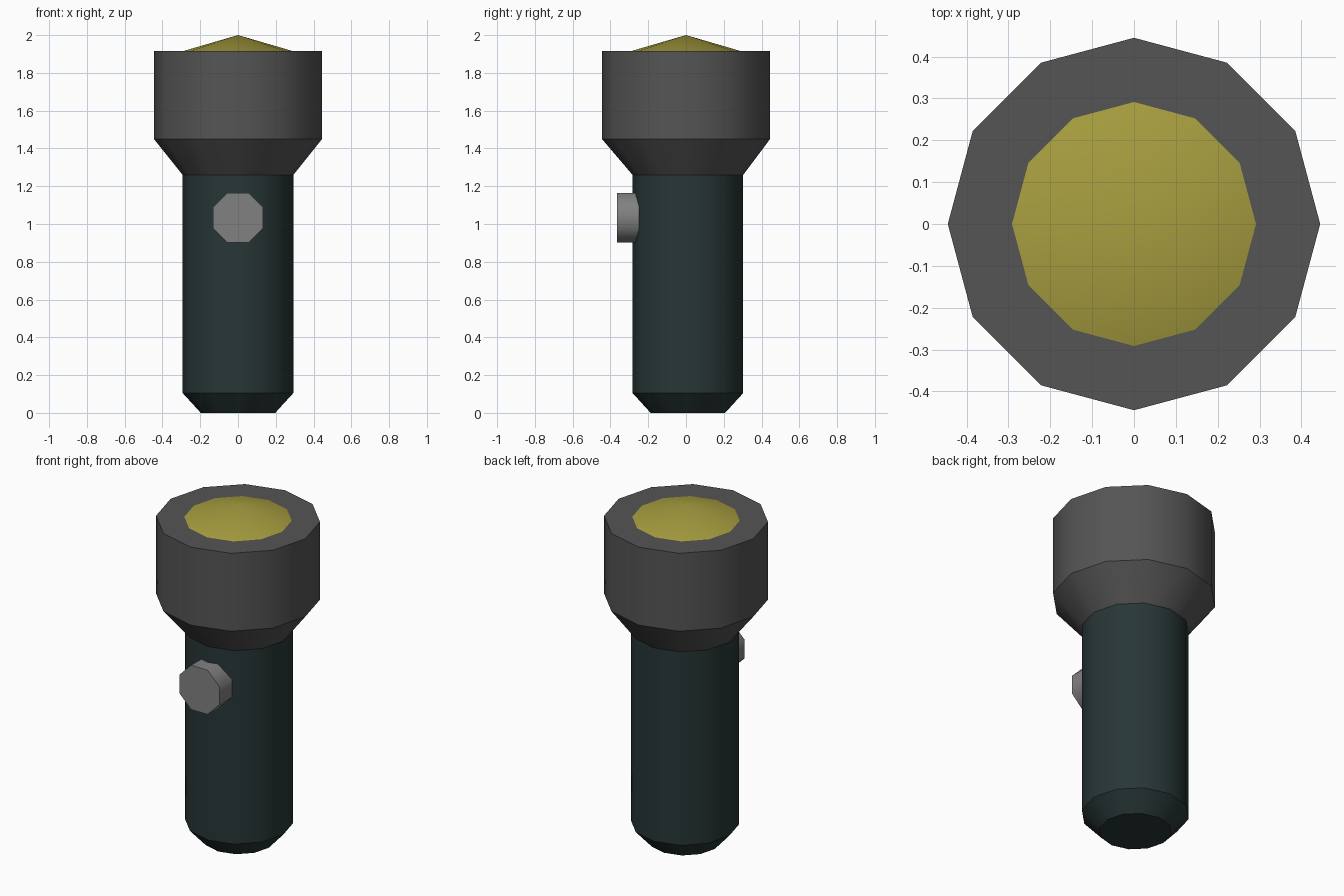
import bpy
import bmesh
from math import cos, sin, pi, radians
from mathutils import Matrix

cube = bpy.data.objects.get("Cube")
if cube:
    bpy.data.objects.remove(cube, do_unlink=True)


def material(name, rgb):
    mat = bpy.data.materials.new(name)
    mat.use_nodes = True
    color = (*rgb, 1)
    mat.diffuse_color = color
    mat.node_tree.nodes["Principled BSDF"].inputs["Base Color"].default_value = color
    return mat


def lathe(name, profile, sides, mat, turn=0, smooth=35, place=None):
    """Stack rings given as (radius, height, y shift); radius 0 makes a tip."""
    bm = bmesh.new()
    rings = []
    for r, z, shift in profile:
        count = sides if r else 1
        angles = [turn + 2 * pi * i / sides for i in range(count)]
        rings.append([bm.verts.new((r * cos(a), r * sin(a) + shift, z)) for a in angles])
    for low, high in zip(rings, rings[1:]):
        for i in range(sides):
            j = (i + 1) % sides
            if len(high) == 1:
                bm.faces.new((low[i], low[j], high[0]))
            else:
                bm.faces.new((low[i], low[j], high[j], high[i]))
    bm.faces.new(rings[0][::-1])
    if len(rings[-1]) > 1:
        bm.faces.new(rings[-1])
    if place:
        bm.transform(place)
    mesh = bpy.data.meshes.new(name)
    bm.to_mesh(mesh)
    bm.free()
    mesh.materials.append(mat)
    obj = bpy.data.objects.new(name, mesh)
    bpy.context.collection.objects.link(obj)
    bpy.ops.object.select_all(action="DESELECT")
    obj.select_set(True)
    bpy.context.view_layer.objects.active = obj
    bpy.ops.object.shade_smooth_by_angle(angle=radians(smooth))
    return obj


dark_teal = material("dark teal", (0.021, 0.037, 0.037))
dark_grey = material("dark grey", (0.09, 0.09, 0.09))
mid_grey = material("mid grey", (0.22, 0.22, 0.22))
yellow = material("lens yellow", (0.39, 0.34, 0.05))

# Handle tube with chamfered base
lathe("handle", [(0.197, 0, 0.01), (0.293, 0.105, 0.01), (0.293, 1.26, 0.01)], 12, dark_teal)

# Flared head
lathe("head", [(0.293, 1.26, 0.01), (0.445, 1.45, 0), (0.445, 1.915, 0)], 12, dark_grey)

# Shallow pointed lens
lathe("lens", [(0.295, 1.914, 0), (0, 2.0, 0)], 12, yellow)

# Octagonal switch, pointing forward
forward = Matrix.Translation((0, 0, 1.033)) @ Matrix.Rotation(radians(90), 4, "X")
lathe("switch", [(0.143, 0.2, 0), (0.143, 0.365, 0)], 8, mid_grey,
      turn=pi / 8, smooth=50, place=forward)
